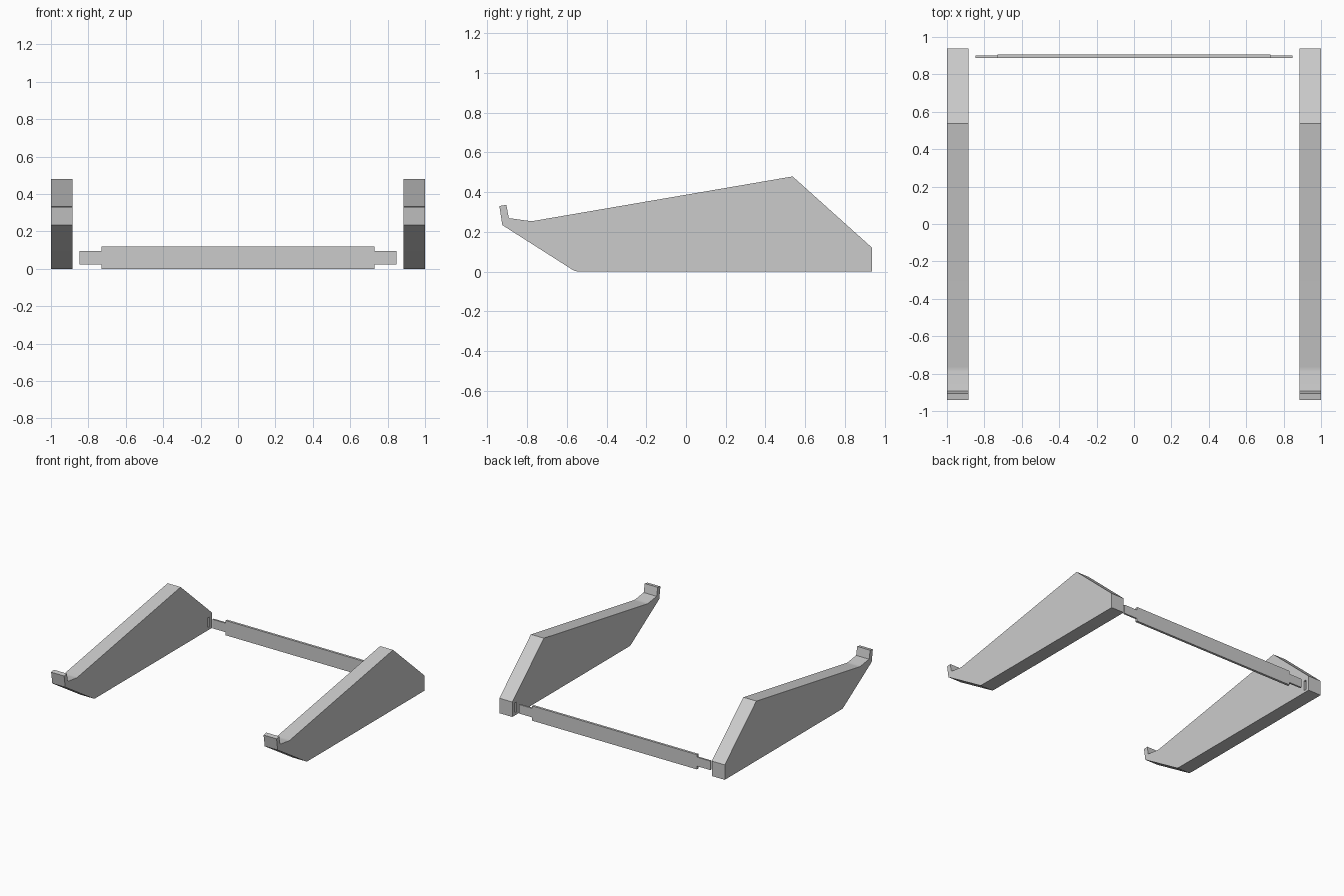
import bpy
import bmesh
import math
from mathutils import Vector

cube = bpy.data.objects.get("Cube")
if cube:
    bpy.data.objects.remove(cube)

# Single flat grey
grey = bpy.data.materials.new("light_grey")
grey.use_nodes = True
grey.diffuse_color = (0.6, 0.6, 0.6, 1)
grey.node_tree.nodes["Principled BSDF"].inputs["Base Color"].default_value = grey.diffuse_color


def prism(name, outline, direction):
    """Extrude a closed outline of 3D points along a direction."""
    bm = bmesh.new()
    base = bm.faces.new([bm.verts.new(p) for p in outline])
    extruded = bmesh.ops.extrude_face_region(bm, geom=[base])["geom"]
    moved = [v for v in extruded if isinstance(v, bmesh.types.BMVert)]
    bmesh.ops.translate(bm, verts=moved, vec=Vector(direction))
    bmesh.ops.recalc_face_normals(bm, faces=bm.faces)
    mesh = bpy.data.meshes.new(name)
    bm.to_mesh(mesh)
    bm.free()
    mesh.materials.append(grey)
    obj = bpy.data.objects.new(name, mesh)
    bpy.context.collection.objects.link(obj)
    return obj


def box(name, x, y, z):
    """Box between (low, high) pairs on each axis."""
    outline = [(x[0], y[0], z[0]), (x[1], y[0], z[0]), (x[1], y[0], z[1]), (x[0], y[0], z[1])]
    return prism(name, outline, (0, y[1] - y[0], 0))


def activate(obj):
    bpy.ops.object.select_all(action='DESELECT')
    obj.select_set(True)
    bpy.context.view_layer.objects.active = obj


# Side support profile (y, z), from the front lip over the top to the underside
side_profile = [
    (-0.94, 0.33), (-0.905, 0.336), (-0.892, 0.269),
    (-0.79, 0.255), (-0.776, 0.254), (-0.762, 0.256),
    (0.537, 0.479), (0.937, 0.12), (0.937, 0),
    (-0.545, 0), (-0.56, 0.003), (-0.573, 0.01), (-0.925, 0.234),
]
INNER, OUTER = 0.885, 1.0

for label, sign in (("left", 1), ("right", -1)):
    side = prism(label + "_side_support",
                 [(sign * INNER, y, z) for y, z in side_profile],
                 (sign * (OUTER - INNER), 0, 0))

    # Blind slot in the inner face that receives the bar's tab
    slot = box(label + "_slot_cutter",
               sorted((sign * (INNER - 0.05), sign * (INNER + 0.095))),
               (0.885, 0.905), (0.02, 0.1))
    slot.hide_render = True
    cut = side.modifiers.new("slot", 'BOOLEAN')
    cut.operation = 'DIFFERENCE'
    cut.solver = 'EXACT'
    cut.object = slot
    activate(side)
    bpy.ops.object.modifier_apply(modifier=cut.name)
    bpy.data.objects.remove(slot)
    bpy.ops.object.shade_smooth_by_angle(angle=math.radians(30))

    # Thinner tab at each end of the cross bar
    box(label + "_bar_tab", sorted((sign * 0.73, sign * 0.848)),
        (0.888, 0.902), (0.024, 0.096))

# Cross bar
box("cross_bar", (-0.73, 0.73), (0.887, 0.906), (0, 0.118))
